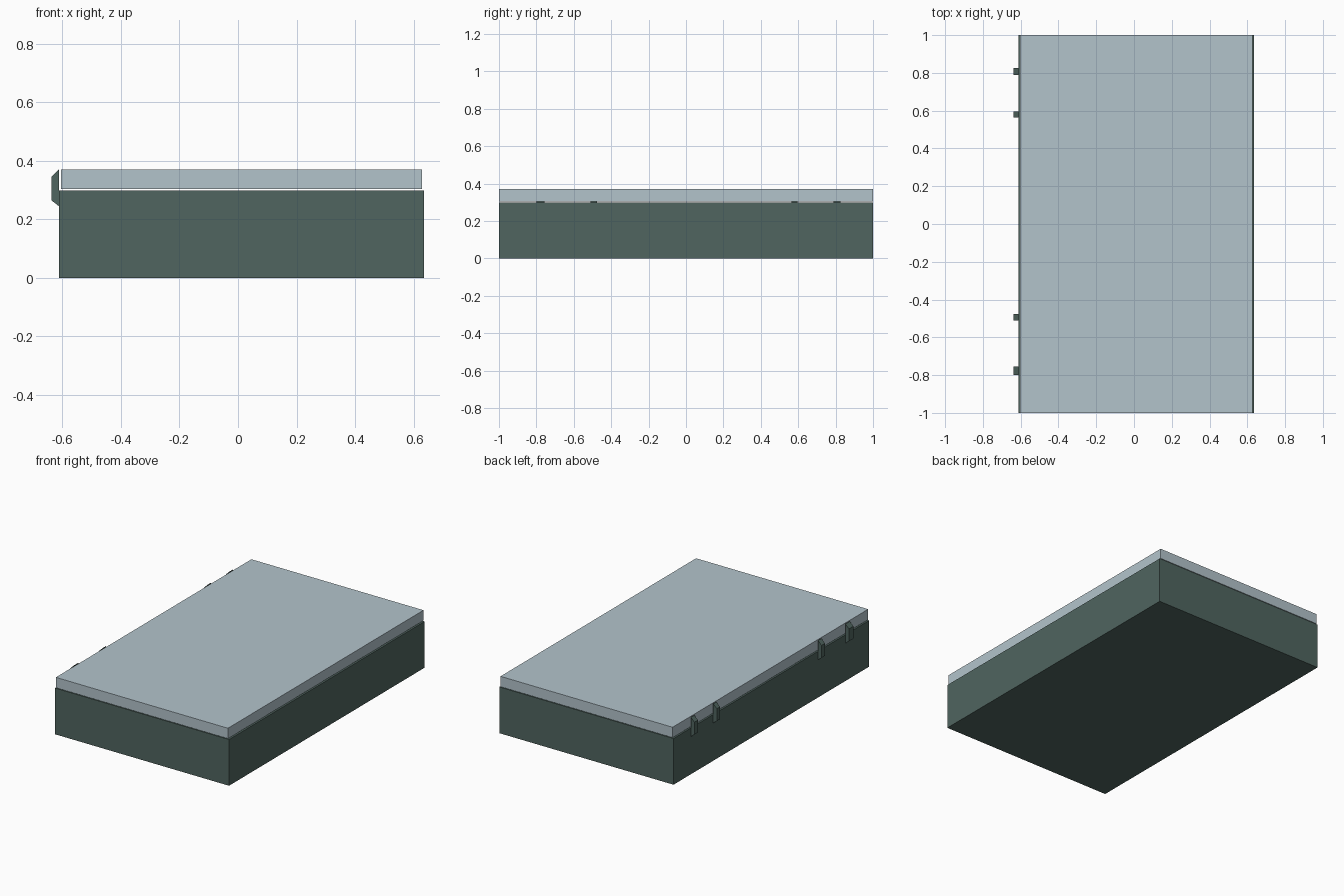
import bpy, bmesh

if "Cube" in bpy.data.objects:
    bpy.data.objects.remove(bpy.data.objects["Cube"])


def material(name, color):
    m = bpy.data.materials.new(name)
    m.diffuse_color = (*color, 1)
    m.use_nodes = True
    m.node_tree.nodes["Principled BSDF"].inputs["Base Color"].default_value = m.diffuse_color
    return m


green = material("dark_green", (0.08, 0.13, 0.115))
pale = material("pale_blue_grey", (0.45, 0.55, 0.60))


def prism(name, profile, y0, y1, mat):
    """Extrude an x-z profile along y."""
    bm = bmesh.new()
    face = bm.faces.new([bm.verts.new((x, y0, z)) for x, z in profile])
    out = bmesh.ops.extrude_face_region(bm, geom=[face])
    verts = [v for v in out["geom"] if isinstance(v, bmesh.types.BMVert)]
    bmesh.ops.translate(bm, verts=verts, vec=(0, y1 - y0, 0))
    bmesh.ops.recalc_face_normals(bm, faces=bm.faces)
    me = bpy.data.meshes.new(name)
    bm.to_mesh(me)
    bm.free()
    me.materials.append(mat)
    ob = bpy.data.objects.new(name, me)
    bpy.context.collection.objects.link(ob)
    return ob


def rect(x0, x1, z0, z1):
    return [(x0, z0), (x1, z0), (x1, z1), (x0, z1)]


# Base block, with the slightly narrower lid a hair above it
prism("base", rect(-0.611, 0.636, 0, 0.299), -1, 1, green)
prism("lid", rect(-0.604, 0.628, 0.303, 0.37), -1, 1, pale)

# Clips with bevelled ends along the left side
clip_profile = [(-0.612, 0.245), (-0.612, 0.37), (-0.638, 0.345), (-0.638, 0.265)]
for i, (y, w) in enumerate([(-0.778, 0.045), (-0.493, 0.035), (0.58, 0.032), (0.807, 0.036)]):
    prism(f"clip_{i + 1}", clip_profile, y - w / 2, y + w / 2, green)
